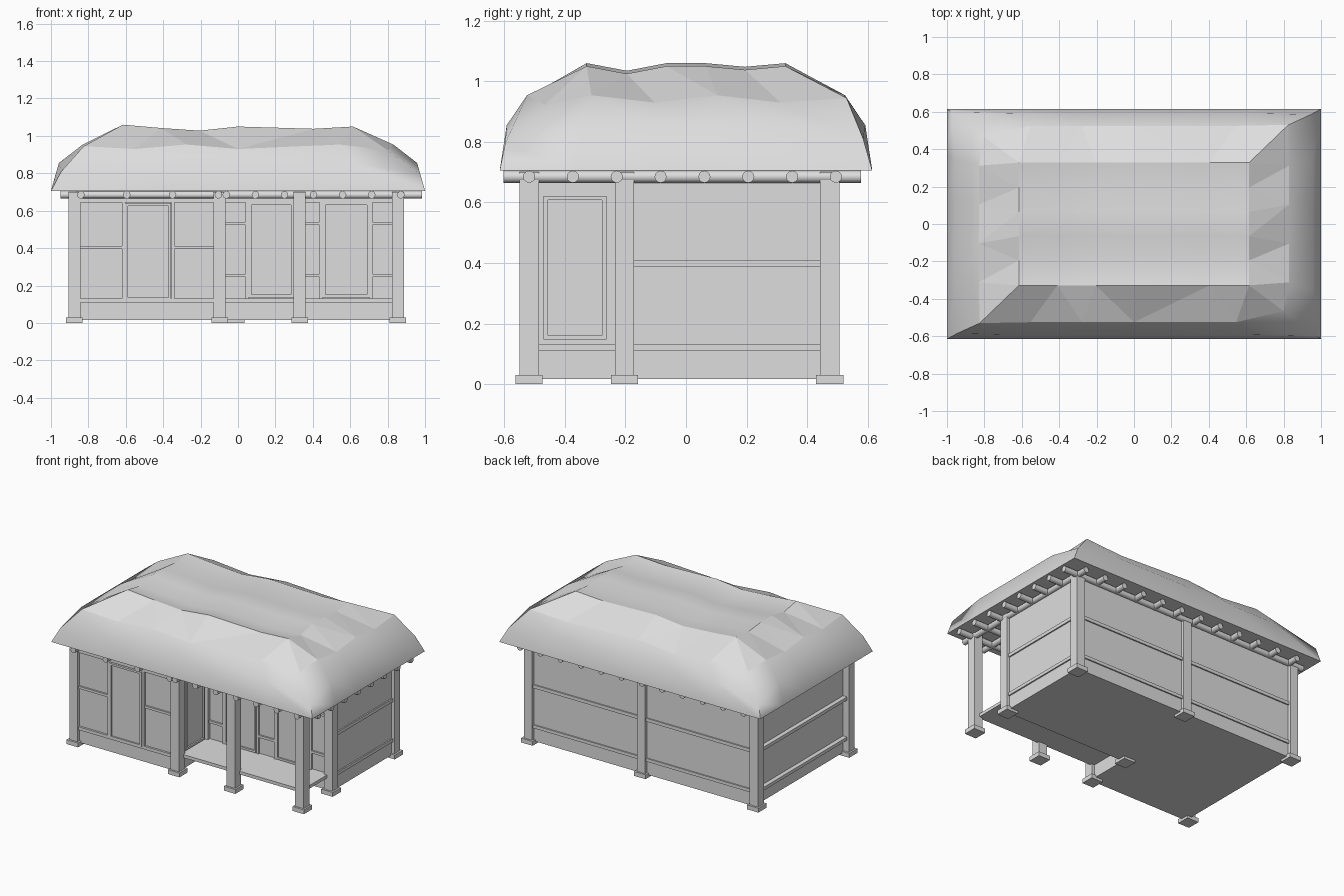
import bpy, bmesh, math
from mathutils import Matrix

cube = bpy.data.objects.get("Cube")
if cube:
    bpy.data.objects.remove(cube, do_unlink=True)

grey = bpy.data.materials.new("plain_grey")
grey.use_nodes = True
grey.diffuse_color = (0.73, 0.73, 0.73, 1)
grey.node_tree.nodes["Principled BSDF"].inputs["Base Color"].default_value = (0.73, 0.73, 0.73, 1)


def finish(name, bm):
    bmesh.ops.recalc_face_normals(bm, faces=bm.faces)
    mesh = bpy.data.meshes.new(name)
    bm.to_mesh(mesh)
    bm.free()
    mesh.materials.append(grey)
    ob = bpy.data.objects.new(name, mesh)
    bpy.context.scene.collection.objects.link(ob)


def soften(bm, faces, degrees):
    """Smooth the given faces and keep the steeper edges sharp."""
    bmesh.ops.recalc_face_normals(bm, faces=bm.faces)
    for f in faces:
        f.smooth = True
    for e in bm.edges:
        e.smooth = e.calc_face_angle(math.pi) < math.radians(degrees)


def add_box(bm, x, y, z):
    size = [b - a for a, b in (x, y, z)]
    mid = [(a + b) / 2 for a, b in (x, y, z)]
    bmesh.ops.create_cube(bm, size=1, matrix=Matrix.Translation(mid) @ Matrix.Diagonal((*size, 1)))


def boxes(name, items):
    bm = bmesh.new()
    for item in items:
        add_box(bm, *item)
    finish(name, bm)


def around(c, r):
    return (c - r, c + r)


def on_wall(axis, plane, out, a, z, depth):
    """Box lying on a wall plane, proud of it by depth."""
    d = tuple(sorted((plane, plane + out * depth)))
    return (a, d, z) if axis == 'y' else (d, a, z)


# Plan positions
LEFT, MID, RIGHT = -0.875, -0.098, 0.855
FRONT, PORCH, BACK = -0.518, -0.203, 0.475
WALL_Z = (0.017, 0.705)
LOW, MIDDLE, TOP = (0.11, 0.132), (0.387, 0.41), (0.645, 0.665)
left_plane, right_plane, back_plane = LEFT + 0.012, RIGHT + 0.012, BACK + 0.012
front_plane, porch_plane, side_plane = FRONT - 0.01, PORCH - 0.01, MID + 0.01

# Rooms
boxes("main_room", [((left_plane, right_plane), (porch_plane, back_plane), WALL_Z)])
boxes("front_room", [((left_plane, side_plane), (front_plane, PORCH), WALL_Z)])
boxes("porch_floor", [((MID, RIGHT - 0.01), (FRONT + 0.015, PORCH), LOW)])

# Posts on square footings
spots = [(LEFT, FRONT), (MID, FRONT), (0.33, FRONT), (RIGHT, FRONT), (MID, PORCH),
         (RIGHT, PORCH), (LEFT, BACK), (-0.01, BACK), (RIGHT, BACK)]
boxes("posts", [(around(x, 0.032), around(y, 0.032), (0.01, 0.7)) for x, y in spots])
boxes("footings", [(around(x, 0.044), around(y, 0.045), (0, 0.03)) for x, y in spots])

# Horizontal rails on the plain walls
rails = []
for z in (LOW, MIDDLE):
    rails += [on_wall('y', back_plane, 1, (LEFT, RIGHT), z, 0.009),
              on_wall('x', right_plane, 1, (PORCH, BACK), z, 0.009),
              on_wall('x', left_plane, -1, (FRONT, BACK), z, 0.03)]
rails.append(on_wall('x', side_plane, 1, (FRONT, PORCH), LOW, 0.014))
boxes("side_rails", rails)

# Front room framing
frame = [on_wall('y', front_plane, -1, (LEFT, MID), z, 0.014) for z in (LOW, TOP)]
frame += [on_wall('y', front_plane, -1, a, (0.395, 0.412), 0.012) for a in ((LEFT, -0.62), (-0.34, MID))]
frame += [on_wall('y', front_plane, -1, around(x, 0.008), (0.12, 0.65), 0.014) for x in (-0.613, -0.347)]
boxes("front_frame", frame)

# Porch wall framing
frame = [on_wall('y', porch_plane, -1, (MID, RIGHT), z, 0.014) for z in (LOW, TOP)]
for z in ((0.245, 0.262), (0.523, 0.54)):
    frame += [on_wall('y', porch_plane, -1, a, z, 0.012)
              for a in ((MID, 0.045), (0.31, 0.445), (0.715, RIGHT))]
frame += [on_wall('y', porch_plane, -1, around(x, 0.008), (0.12, 0.65), 0.014)
          for x in (0.048, 0.307, 0.443, 0.712)]
boxes("porch_frame", frame)


# Doors: raised surround with a recessed panel
def door(name, axis, plane, out, a, z):
    b = 0.014
    a0, a1 = a
    z0, z1 = z
    parts = [((a0, a0 + b), z), ((a1 - b, a1), z),
             ((a0 + b, a1 - b), (z0, z0 + b)), ((a0 + b, a1 - b), (z1 - b, z1))]
    items = [on_wall(axis, plane, out, p, q, 0.02) for p, q in parts]
    items.append(on_wall(axis, plane, out, (a0 + b, a1 - b), (z0 + b, z1 - b), 0.01))
    boxes(name, items)


door("front_door", 'y', front_plane, -1, (-0.603, -0.357), (0.122, 0.64))
door("porch_door_left", 'y', porch_plane, -1, (0.057, 0.298), (0.137, 0.645))
door("porch_door_right", 'y', porch_plane, -1, (0.453, 0.703), (0.137, 0.645))
door("side_door", 'x', side_plane, 1, (-0.47, -0.263), (0.147, 0.622))


# Round logs under the eaves
def log(bm, x, y, turn):
    """Log along one axis; that axis is given as a (start, end) pair."""
    a, b = x if turn == 'Y' else y
    mid = (a + b) / 2
    place = Matrix.Translation((mid, y, 0.685) if turn == 'Y' else (x, mid, 0.685))
    bmesh.ops.create_cone(bm, cap_ends=True, segments=12, radius1=0.02, radius2=0.02, depth=b - a,
                          matrix=place @ Matrix.Rotation(math.pi / 2, 4, turn))


bm = bmesh.new()
for i in range(12):
    x = -0.84 + i * 0.1555
    log(bm, x, (-0.603 if x > MID else PORCH, 0.577), 'X')
for i in range(4):
    log(bm, -0.84 + i * 0.245, (-0.603, PORCH), 'X')
for i in range(8):
    log(bm, (-0.948, 0.985), -0.518 + i * 0.1447, 'Y')
soften(bm, bm.faces, 40)
finish("eave_logs", bm)

# Roof: uneven flat crown and rings falling to the eaves
xs = [-0.615, -0.41, -0.205, 0, 0.405, 0.615]
ys = [-0.328, -0.195, -0.065, 0.065, 0.195, 0.328]
x_wave = [1.06, 1.042, 1.028, 1.05, 1.038, 1.05]
y_wave = [0, -0.025, 0, 0, -0.012, 0]
n = len(xs)
bm = bmesh.new()
grid = [[bm.verts.new((x, y, x_wave[i] + y_wave[j])) for j, y in enumerate(ys)] for i, x in enumerate(xs)]
for i in range(n - 1):
    for j in range(n - 1):
        bm.faces.new((grid[i][j], grid[i + 1][j], grid[i + 1][j + 1], grid[i][j + 1]))
rim = ([grid[i][0] for i in range(n - 1)] + [grid[n - 1][j] for j in range(n - 1)]
       + [grid[i][n - 1] for i in range(n - 1, 0, -1)] + [grid[0][j] for j in range(n - 1, 0, -1)])
crown = [v.co.copy() for v in rim]

# Each ring: half sizes, height, unevenness, then its bent and its straight hip corners
rings = [(0.83, 0.525, 0.942, 0.012, (0.825, 0.53, 0.945), (0.8, 0.466, 0.923)),
         (0.958, 0.592, 0.855, 0, (0.945, 0.585, 0.81), (0.975, 0.597, 0.795)),
         (1, 0.615, 0.705, 0, (1, 0.615, 0.705), (1, 0.615, 0.705))]
upper = []
for half_x, half_y, z, bump, bent, straight in rings:
    ring = []
    for k, c in enumerate(crown):
        co = (c.x / 0.615 * half_x, c.y / 0.328 * half_y, z + bump * (-1) ** k)
        if k % (n - 1) == 0:
            corner = bent if c.x * c.y > 0 else straight
            co = (math.copysign(corner[0], c.x), math.copysign(corner[1], c.y), corner[2])
        ring.append(bm.verts.new(co))
    for k in range(len(rim)):
        m = (k + 1) % len(rim)
        f = bm.faces.new((rim[k], ring[k], ring[m], rim[m]))
        if bump:
            upper.append(f)
    rim = ring
bm.faces.new(rim)
upper = set(bmesh.ops.triangulate(bm, faces=upper)['faces'])
soften(bm, [f for f in bm.faces if f not in upper], 45)
finish("roof", bm)
